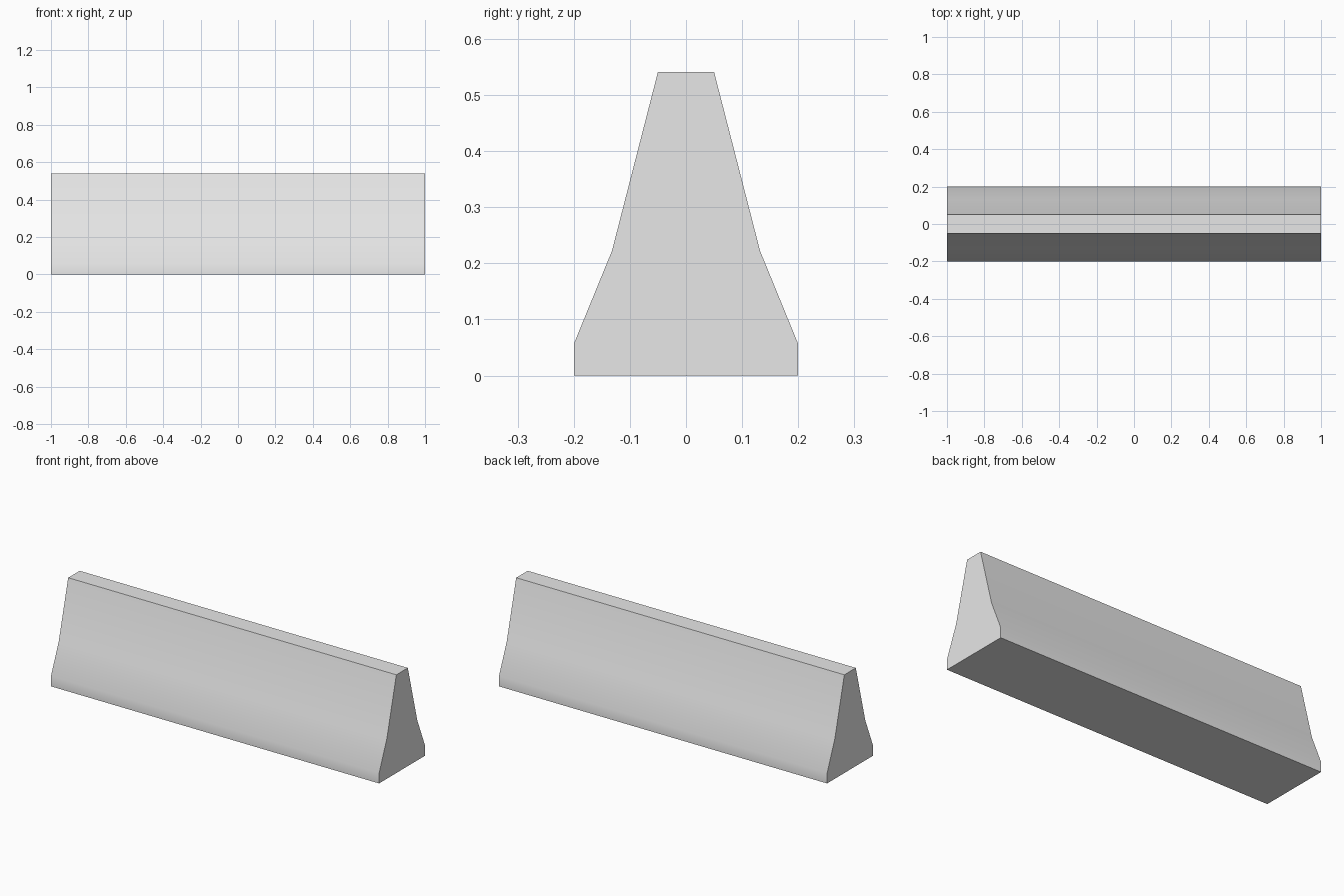
import bpy
import bmesh
from math import radians

cube = bpy.data.objects.get("Cube")
if cube:
    bpy.data.objects.remove(cube, do_unlink=True)

# Concrete grey
concrete = bpy.data.materials.new("concrete_grey")
concrete.use_nodes = True
colour = (0.8, 0.8, 0.8, 1)
concrete.diffuse_color = colour
concrete.node_tree.nodes["Principled BSDF"].inputs["Base Color"].default_value = colour

# Half of the barrier's cross-section (y, z), mirrored to close the outline
half = [(0.2, 0), (0.2, 0.056), (0.132, 0.222), (0.05, 0.541)]
outline = half + [(-y, z) for y, z in reversed(half)]

# Barrier body: the cross-section extruded along x
bm = bmesh.new()
end = bm.faces.new([bm.verts.new((-1, y, z)) for y, z in outline])
extruded = bmesh.ops.extrude_face_region(bm, geom=[end], use_keep_orig=True)["geom"]
bmesh.ops.translate(bm, vec=(2, 0, 0),
                    verts=[g for g in extruded if isinstance(g, bmesh.types.BMVert)])
bmesh.ops.recalc_face_normals(bm, faces=bm.faces)
mesh = bpy.data.meshes.new("road_barrier")
bm.to_mesh(mesh)
bm.free()
mesh.materials.append(concrete)
barrier = bpy.data.objects.new("road_barrier", mesh)
bpy.context.collection.objects.link(barrier)

# Soft bends on the flared sides, crisp top, base and ends
bpy.ops.object.select_all(action="DESELECT")
barrier.select_set(True)
bpy.context.view_layer.objects.active = barrier
bpy.ops.object.shade_smooth_by_angle(angle=radians(30))
